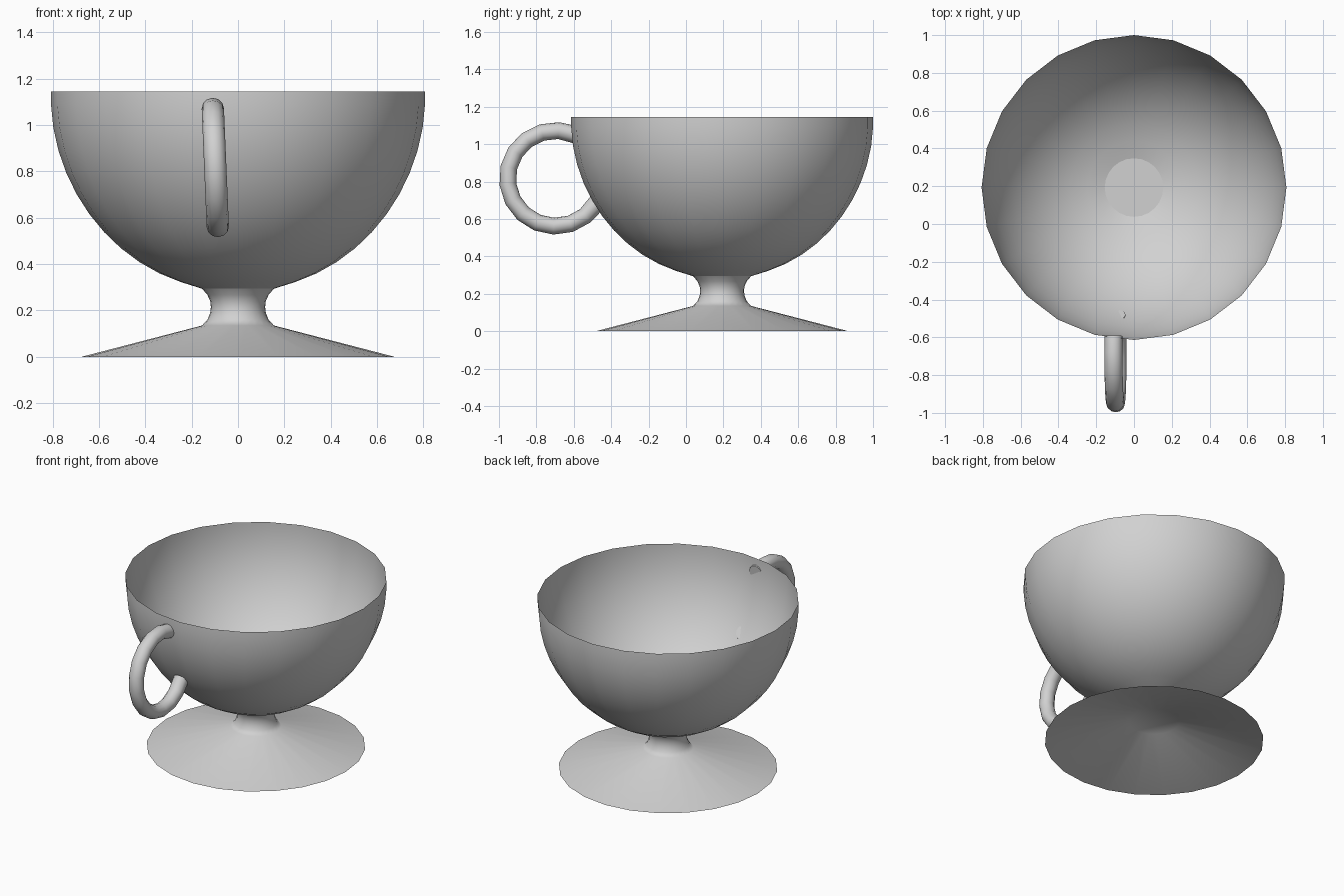
import bpy, bmesh
from math import sin, cos, radians, tau
from mathutils import Vector

cube = bpy.data.objects.get("Cube")
if cube:
    bpy.data.objects.remove(cube)

SIDES = 24
CUP_Y = 0.193

grey = bpy.data.materials.new("plain_grey")
grey.use_nodes = True
grey.diffuse_color = (0.64, 0.64, 0.64, 1)
grey.node_tree.nodes["Principled BSDF"].inputs["Base Color"].default_value = (0.64, 0.64, 0.64, 1)


def finish(name, bm, angle):
    mesh = bpy.data.meshes.new(name)
    bm.to_mesh(mesh)
    bm.free()
    mesh.materials.append(grey)
    obj = bpy.data.objects.new(name, mesh)
    bpy.context.collection.objects.link(obj)
    bpy.ops.object.select_all(action="DESELECT")
    obj.select_set(True)
    bpy.context.view_layer.objects.active = obj
    bpy.ops.object.shade_smooth_by_angle(angle=radians(angle))


def skin(bm, rings):
    for a, b in zip(rings, rings[1:]):
        n = len(a)
        for i in range(n):
            j = (i + 1) % n
            bm.faces.new((a[i], a[j], b[j], b[i]))


def lathe(name, profile, cap):
    """Turn a (radius, height) profile, listed bottom to top, and close one ring with a disc."""
    bm = bmesh.new()
    rings = [[bm.verts.new((r * cos(tau * i / SIDES), CUP_Y + r * sin(tau * i / SIDES), z))
              for i in range(SIDES)] for r, z in profile]
    skin(bm, rings)
    bm.faces.new(rings[cap])
    finish(name, bm, 85)


# Shallow hollow cone foot running smoothly into the waisted stem
lathe("foot_and_stem", [(0.675, 0), (0.155, 0.135), (0.132, 0.16), (0.12, 0.19), (0.117, 0.215),
                        (0.12, 0.24), (0.132, 0.267), (0.155, 0.294)], cap=1)

# Thin open bowl: a flat-bottomed, slightly slimmed part of a sphere with a short upright rim
R, CENTRE_Z, SLIM = 0.807, 1.09, 0.015
bowl_profile = [(0.155, 0.294)]
for k in range(11):
    t = radians(18 + 7.2 * k)
    bowl_profile.append((R * sin(t) - SLIM * sin(2 * t) * sin(t), CENTRE_Z - R * cos(t)))
bowl_profile.append((R, 1.145))
lathe("bowl", bowl_profile, cap=0)

# Ring handle: an open loop of round tube, leaning slightly sideways,
# with both ends cut at a slant to sit against the bowl
LOOP, TUBE, WIDE, STEPS, TUBE_SIDES = 0.256, 0.045, 0.048, 13, 12
START, START_SLANT, END, END_SLANT = 66, 3, 328.5, -4.5
centre = Vector((-0.098, -0.698, 0.817))
lean = radians(2.4)
up = Vector((-sin(lean), 0, cos(lean)))
side = Vector((cos(lean), 0, sin(lean)))
back = Vector((0, 1, 0))
bm = bmesh.new()
rings = []
for k in range(STEPS + 1):
    turn = START + k * (END - START) / STEPS
    slant = {0: START_SLANT, STEPS: END_SLANT}.get(k, 0)
    ring = []
    for i in range(TUBE_SIDES):
        p = tau * i / TUBE_SIDES
        a = radians(turn + slant * cos(p))
        out = back * cos(a) + up * sin(a)
        ring.append(bm.verts.new(centre + out * (LOOP + TUBE * cos(p)) + side * WIDE * sin(p)))
    rings.append(ring)
skin(bm, rings)
bm.faces.new(rings[0])
bm.faces.new(rings[-1])
bmesh.ops.recalc_face_normals(bm, faces=bm.faces)
finish("handle", bm, 40)
